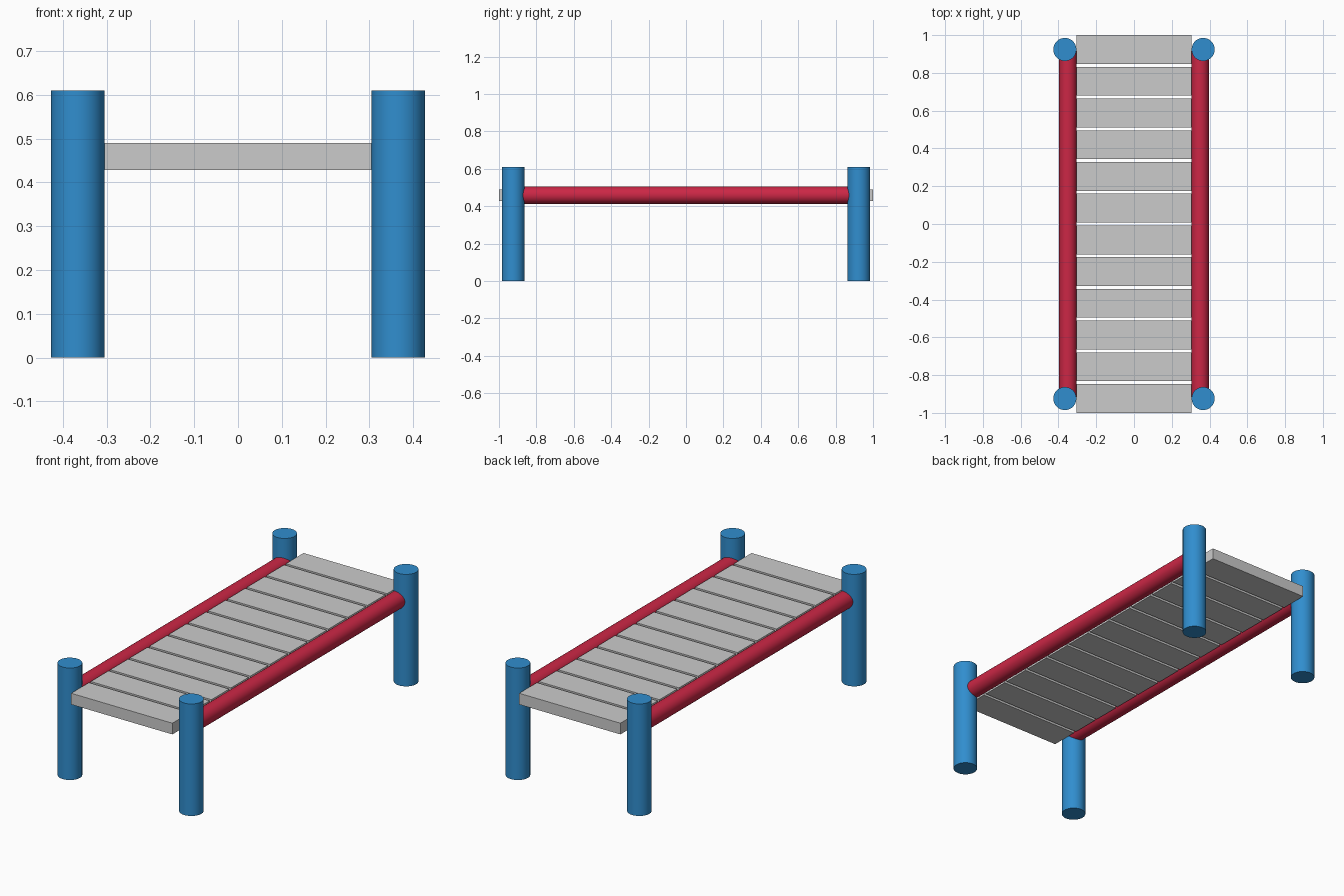
import bpy
from math import radians, pi

if "Cube" in bpy.data.objects:
    bpy.data.objects.remove(bpy.data.objects["Cube"])


def material(name, color):
    m = bpy.data.materials.new(name)
    m.diffuse_color = color
    m.use_nodes = True
    m.node_tree.nodes["Principled BSDF"].inputs["Base Color"].default_value = m.diffuse_color
    return m


blue = material("blue_paint", (0.03, 0.27, 0.62, 1))
red = material("red_paint", (0.6, 0.02, 0.06, 1))


def cylinder(name, radius, length, location, mat, rotation=(0, 0, 0)):
    bpy.ops.mesh.primitive_cylinder_add(vertices=48, radius=radius, depth=length,
                                        location=location, rotation=rotation)
    ob = bpy.context.object
    ob.name = name
    ob.data.materials.append(mat)
    bpy.ops.object.shade_smooth_by_angle(angle=radians(30))


POST_R, POST_H, POST_X, POST_Y = 0.061, 0.61, 0.366, 0.924
RAIL_R, RAIL_X, DECK_Z = 0.046, 0.350, 0.459
SLATS, SLAT_L, SLAT_W, SLAT_T = 12, 0.61, 0.1525, 0.061

for sx, side in ((-1, "left"), (1, "right")):
    # Corner posts
    for sy, end in ((-1, "front"), (1, "back")):
        cylinder(f"{end}_{side}_post", POST_R, POST_H,
                 (sx * POST_X, sy * POST_Y, POST_H / 2), blue)
    # Side rail, ends buried in the posts
    cylinder(f"{side}_rail", RAIL_R, 2 * POST_Y,
             (sx * RAIL_X, 0, DECK_Z), red, (pi / 2, 0, 0))

# Deck slats, evenly spaced over the full length
pitch = (2 - SLAT_W) / (SLATS - 1)
for i in range(SLATS):
    y = (i - (SLATS - 1) / 2) * pitch
    bpy.ops.mesh.primitive_cube_add(size=1, location=(0, y, DECK_Z))
    slat = bpy.context.object
    slat.name = f"deck_slat_{i + 1}"
    slat.scale = (SLAT_L, SLAT_W, SLAT_T)
